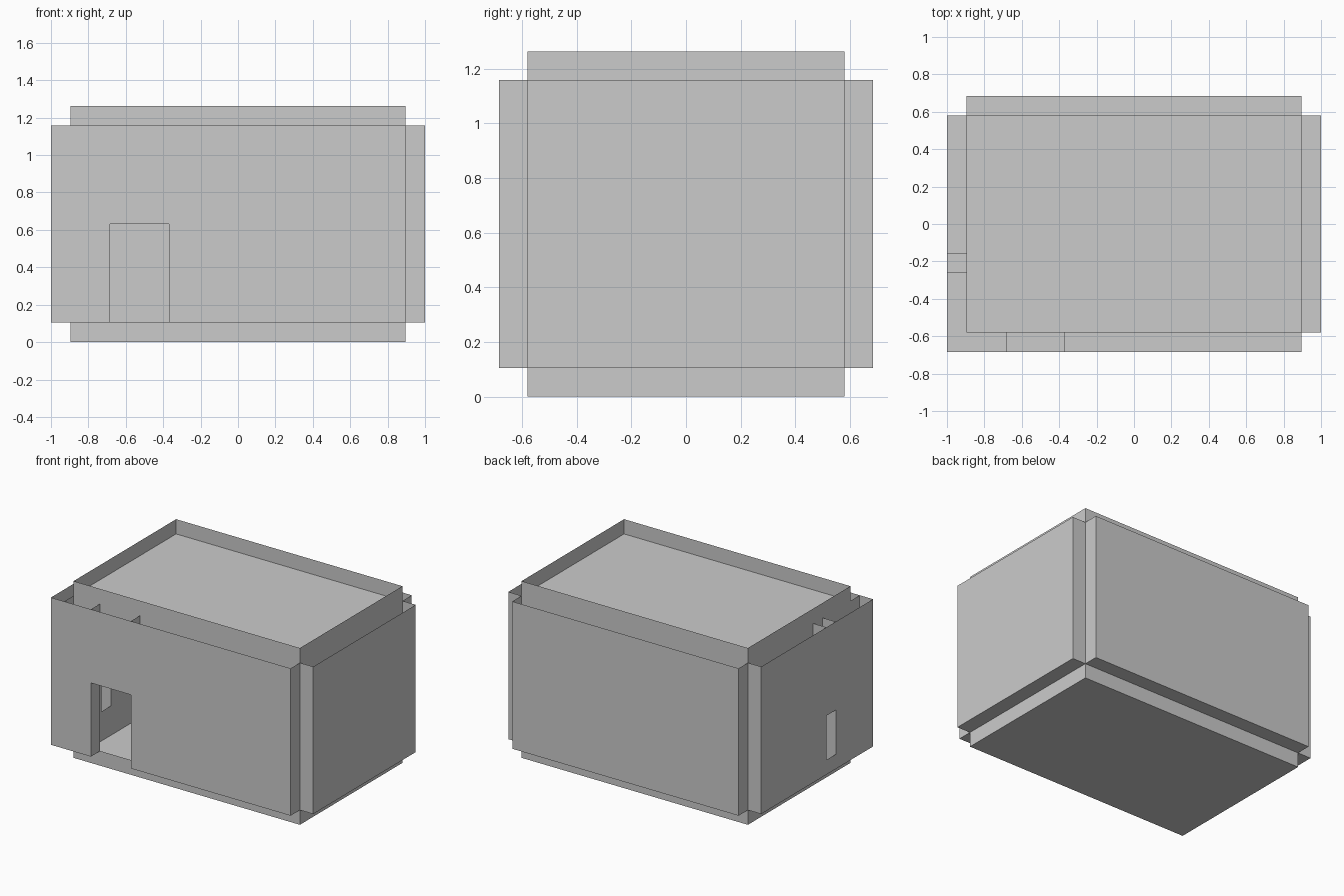
import bpy
import bmesh
from mathutils import Vector

if "Cube" in bpy.data.objects:
    bpy.data.objects.remove(bpy.data.objects["Cube"])

U = 2 / 19                      # one wall thickness; the model is 19 x 13 x 12 of these
ORIGIN = Vector((9.5, 6.5, 0))


def open_box(name, lo, hi):
    """Box between two grid corners, left open at the top."""
    lo, hi = (Vector(lo) - ORIGIN) * U, (Vector(hi) - ORIGIN) * U
    bm = bmesh.new()
    bmesh.ops.create_cube(bm, size=1)
    for v in bm.verts:
        v.co = [(lo[i] + hi[i]) / 2 + v.co[i] * (hi[i] - lo[i]) for i in range(3)]
    bm.normal_update()
    top = [f for f in bm.faces if f.normal.z > 0.9]
    bmesh.ops.delete(bm, geom=top, context='FACES_ONLY')
    mesh = bpy.data.meshes.new(name)
    bm.to_mesh(mesh)
    bm.free()
    bpy.context.collection.objects.link(bpy.data.objects.new(name, mesh))


# Floor and roof trays
open_box("floor", (1, 1, 0), (18, 12, 1))
open_box("roof", (1, 1, 11), (18, 12, 12))

# Plain walls
open_box("back_wall", (1, 12, 1), (18, 13, 11))
open_box("right_wall", (18, 1, 1), (19, 12, 11))

# Front wall around the doorway
open_box("front_wall_left", (1, 0, 1), (3, 1, 11))
open_box("front_wall_right", (6, 0, 1), (18, 1, 11))
open_box("door_lintel", (3, 0, 6), (6, 1, 11))

# Left wall around the narrow window
open_box("left_wall_front", (0, 0, 1), (1, 4, 11))
open_box("left_wall_back", (0, 5, 1), (1, 12, 11))
open_box("window_sill", (0, 4, 1), (1, 5, 2))
open_box("window_lintel", (0, 4, 5), (1, 5, 11))
